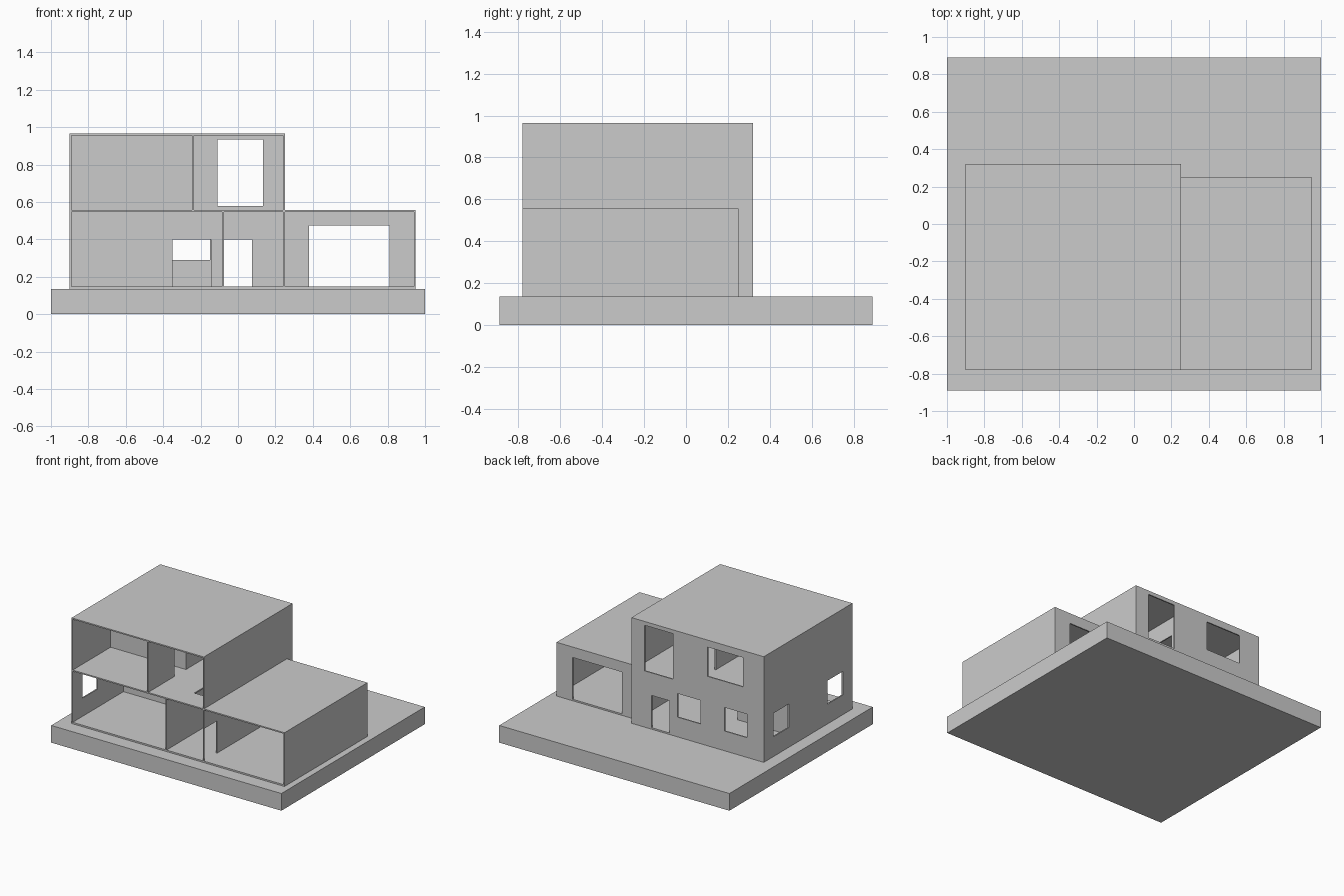
import bpy, bmesh
from mathutils import Vector

cube = bpy.data.objects.get("Cube")
if cube:
    bpy.data.objects.remove(cube, do_unlink=True)

grey = bpy.data.materials.new("light_grey")
grey.use_nodes = True
grey.diffuse_color = (0.6, 0.6, 0.6, 1)
grey.node_tree.nodes["Principled BSDF"].inputs["Base Color"].default_value = grey.diffuse_color

T = 0.01  # wall thickness


def panel(name, axis, start, u, v, holes=(), depth=T):
    """Flat slab across an axis; u and v are its spans on the other two axes,
    holes are (u0, u1, v0, v1) rectangles cut right through."""
    us = sorted({*u, *(h[i] for h in holes for i in (0, 1))})
    vs = sorted({*v, *(h[i] for h in holes for i in (2, 3))})

    def point(a, b):
        c = [a, b]
        c.insert(axis, start)
        return c

    bm = bmesh.new()
    for a, b in zip(us, us[1:]):
        for c, d in zip(vs, vs[1:]):
            mu, mv = (a + b) / 2, (c + d) / 2
            if any(h[0] < mu < h[1] and h[2] < mv < h[3] for h in holes):
                continue
            bm.faces.new([bm.verts.new(point(*p)) for p in ((a, c), (b, c), (b, d), (a, d))])
    bmesh.ops.remove_doubles(bm, verts=bm.verts, dist=1e-5)
    new = bmesh.ops.extrude_face_region(bm, geom=bm.faces[:], use_keep_orig=True)["geom"]
    shift = Vector((0, 0, 0))
    shift[axis] = depth
    bmesh.ops.translate(bm, verts=[g for g in new if isinstance(g, bmesh.types.BMVert)], vec=shift)
    bmesh.ops.recalc_face_normals(bm, faces=bm.faces[:])
    mesh = bpy.data.meshes.new(name)
    bm.to_mesh(mesh)
    bm.free()
    mesh.materials.append(grey)
    obj = bpy.data.objects.new(name, mesh)
    bpy.context.collection.objects.link(obj)


X, Y, Z = 0, 1, 2
GROUND, MID, TOP = 0.135, 0.547, 0.965   # base top, upper floor underside, roof top
LOW, HIGH = GROUND + 0.012, MID + T      # walking levels
LEFT, RIGHT, SIDE = -0.90, 0.25, 0.95    # house sides, garage outer side
FRONT, BACK, G_BACK = -0.78, 0.32, 0.25
DOOR = 0.40                              # ground door head
SILL, HEAD = 0.29, 0.475                 # ground windows
inside_x = (LEFT + T, RIGHT - T)

# Base
panel("base", Z, 0, (-1, 1), (-0.89, 0.89), depth=GROUND)

# Main house shell
panel("house_outer_wall", X, LEFT, (FRONT, BACK), (GROUND, TOP),
      [(-0.66, -0.47, SILL, HEAD), (0.01, 0.20, SILL, HEAD)])
panel("house_garage_side_wall", X, RIGHT - T, (FRONT, BACK), (GROUND, TOP),
      [(-0.77, -0.616, LOW, DOOR)])
panel("house_back_wall", Y, BACK - T, inside_x, (GROUND, TOP),
      [(-0.08, 0.075, LOW, DOOR), (-0.35, -0.15, SILL, HEAD), (-0.755, -0.56, SILL, HEAD),
       (-0.11, 0.135, 0.577, 0.935), (-0.72, -0.412, 0.68, 0.91)])
panel("house_floor", Z, GROUND, inside_x, (FRONT, BACK - T), depth=LOW - GROUND)
panel("upper_floor", Z, MID, inside_x, (FRONT, BACK - T),
      [(0.04, 0.22, -0.60, -0.30)])
panel("house_roof", Z, TOP - T, inside_x, (FRONT, BACK - T))

# Ground floor partitions
panel("ground_cross_wall", Y, -0.15, (LEFT + T, -0.075), (LOW, MID),
      [(-0.35, -0.145, LOW, DOOR)])
panel("ground_partition", X, -0.085, (FRONT, -0.15), (LOW, MID))

# Upper floor partitions
panel("upper_cross_wall", Y, -0.31, (LEFT + T, -0.245), (HIGH, TOP - T))
panel("upper_partition", X, -0.245, (FRONT, BACK - T), (HIGH, TOP - T),
      [(-0.45, -0.31, HIGH, 0.81), (-0.02, 0.14, HIGH, 0.81)])

# Garage
panel("garage_side_wall", X, SIDE - T, (FRONT, G_BACK), (GROUND, HIGH))
panel("garage_back_wall", Y, G_BACK - T, (RIGHT, SIDE - T), (GROUND, HIGH),
      [(0.38, 0.81, LOW, 0.475)])
panel("garage_floor", Z, GROUND, (RIGHT, SIDE - T), (FRONT, G_BACK - T), depth=LOW - GROUND)
panel("garage_roof", Z, MID, (RIGHT, SIDE - T), (FRONT, G_BACK - T))
